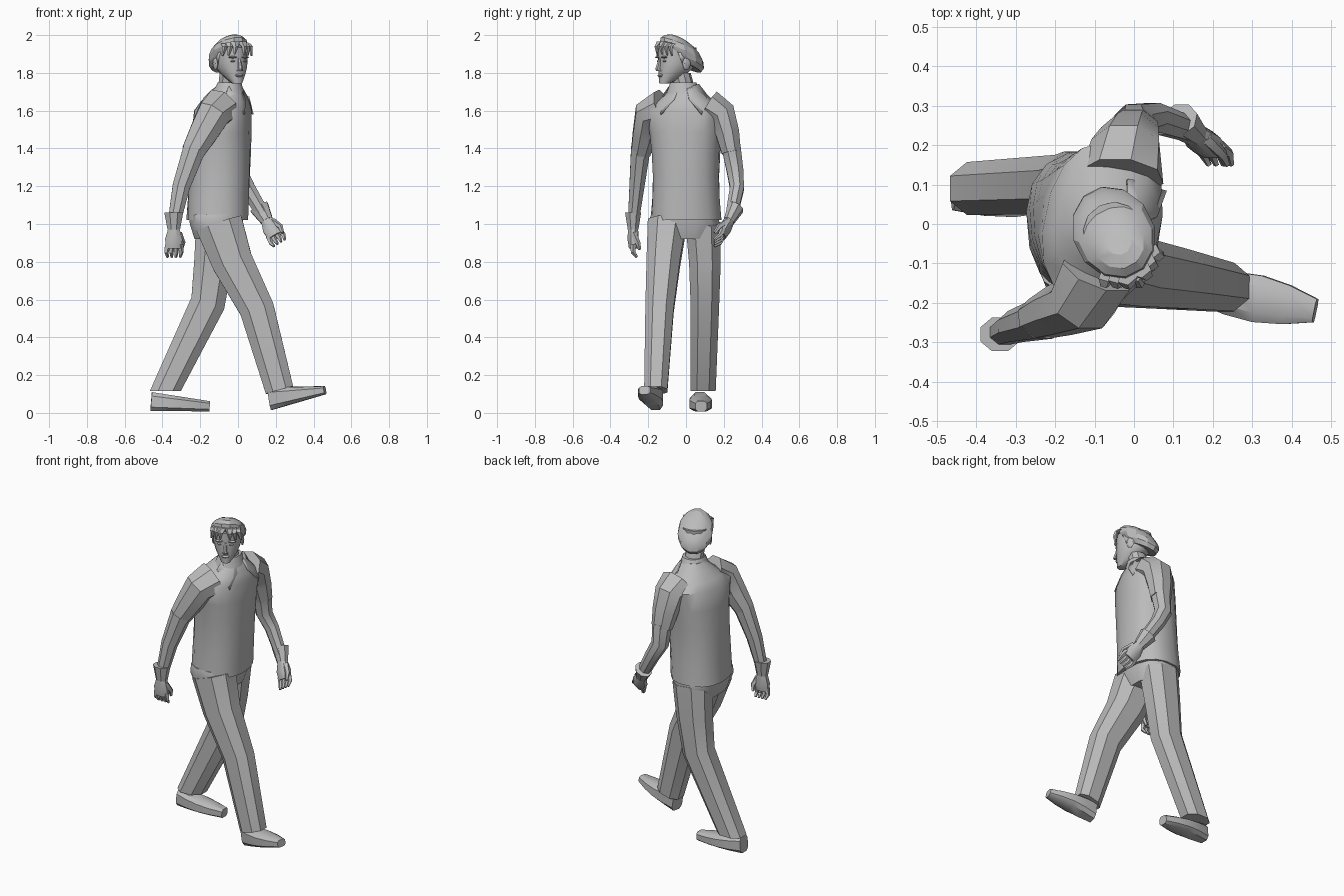
import bpy, bmesh, math
from math import sin, cos, pi, radians
from mathutils import Vector, Matrix

if "Cube" in bpy.data.objects:
    bpy.data.objects.remove(bpy.data.objects["Cube"], do_unlink=True)

GREY = (.5, .5, .5, 1)
grey = bpy.data.materials.new("plain_grey")
grey.use_nodes = True
grey.diffuse_color = GREY
grey.node_tree.nodes["Principled BSDF"].inputs["Base Color"].default_value = GREY

UP = Vector((0, 0, 1))
SIDES = (("left", 1), ("right", -1))
# Local frames: the face looks along -y, the chest along +x
HEAD = Matrix.Translation((-.045, -.035, 0)) @ Matrix.Rotation(radians(27), 4, 'Z')
CHEST = Matrix.Translation((-.06, 0, 0)) @ Matrix.Rotation(radians(-12), 4, 'Z')


def finish(name, bm, place=None, angle=35):
    bmesh.ops.recalc_face_normals(bm, faces=bm.faces)
    mesh = bpy.data.meshes.new(name)
    bm.to_mesh(mesh)
    bm.free()
    mesh.materials.append(grey)
    obj = bpy.data.objects.new(name, mesh)
    bpy.context.scene.collection.objects.link(obj)
    if place:
        obj.matrix_world = place
    bpy.ops.object.select_all(action='DESELECT')
    obj.select_set(True)
    bpy.context.view_layer.objects.active = obj
    bpy.ops.object.shade_smooth_by_angle(angle=radians(angle))
    return obj


def loft(name, path, sizes, sides=8, power=1, axis=None, start=None, end=None,
         turns=None, place=None, angle=35):
    """Skin rings of half sizes (a, b) along a path, square to it or to a fixed axis."""
    bm = bmesh.new()
    path = [Vector(p) for p in path]
    last = len(path) - 1
    rings = []
    for i, (point, size) in enumerate(zip(path, sizes)):
        tangent = path[min(i + 1, last)] - path[max(i - 1, 0)]
        if i == 0 and start:
            tangent = start
        if i == last and end:
            tangent = end
        tangent = Vector(axis or tangent).normalized()
        across = Vector((0, 1, 0))
        across = (across - tangent * across.dot(tangent)).normalized()
        frame = across.cross(tangent), across
        turn = Matrix.Rotation(radians(turns[i] if turns else 0), 3, 'Z')
        ring = []
        for k in range(sides):
            theta = 2 * pi * (k + .5) / sides
            offset = Vector()
            for direction, half, wave in zip(frame, size, (cos(theta), sin(theta))):
                reach = abs(wave / cos(pi / sides)) ** power
                offset += direction * half * math.copysign(reach, wave)
            ring.append(bm.verts.new(point + turn @ offset))
        rings.append(ring)
    for lower, upper in zip(rings, rings[1:]):
        for k in range(sides):
            n = (k + 1) % sides
            bm.faces.new((lower[k], lower[n], upper[n], upper[k]))
    bm.faces.new(rings[0])
    bm.faces.new(rings[-1])
    return finish(name, bm, place, angle)


def taper(name, path, first, last, flat=1, **options):
    """Loft whose size changes evenly from the first ring to the last."""
    steps = len(path) - 1
    widths = [first + (last - first) * i / steps for i in range(steps + 1)]
    return loft(name, path, [(w, w * flat) for w in widths], **options)


def blob(name, centre, scale, place):
    """Small rounded lump."""
    bm = bmesh.new()
    shape = Matrix.Translation(centre) @ Matrix.Diagonal((*scale, 1))
    bmesh.ops.create_uvsphere(bm, u_segments=8, v_segments=6, radius=1, matrix=shape)
    return finish(name, bm, place)


def plate(name, points, place):
    """Thin flat piece."""
    bm = bmesh.new()
    bm.faces.new([bm.verts.new(p) for p in points])
    thickness = finish(name, bm, place).modifiers.new("thickness", 'SOLIDIFY')
    thickness.thickness = .008
    thickness.offset = 0


# Shirt: even trunk twisting against the hips, then sloping shoulders
path, sizes, turns = [], [], []
for i in range(6):
    t = i / 5
    path.append((-.11 + .03 * t, 0, 1.02 + .58 * t))
    sizes.append((.16 - .015 * t ** 3, .185 - .02 * sin(pi * t) + .02 * t))
    turns.append(5 - 17 * t)
for i in range(1, 4):
    t = i / 3
    path.append((-.08 + .03 * t, 0, 1.6 + .13 * t))
    sizes.append((.145 - .08 * t ** 1.3, .2 - .14 * t))
    turns.append(-12)
loft("shirt_body", path, sizes, sides=16, power=.85, axis=UP, turns=turns)

# Collar and neck
taper("collar_band", [(-.05, -.01, 1.69), (-.045, -.015, 1.75)], .085, .062, flat=1.1, sides=12, axis=UP)
taper("neck", [(-.055, 0, 1.68), (-.045, -.03, 1.8)], .055, .052, sides=10, axis=UP)
for side, s in SIDES:
    plate(f"{side}_collar_flap", [(.08, s * .02, 1.72), (.03, s * .075, 1.74), (.02, s * .12, 1.68),
                                  (.12, s * .11, 1.58), (.11, s * .04, 1.66)], CHEST)

# Trousers
loft("trouser_hips", [(-.115, -.01, z) for z in (1.05, 1, .92)],
     [(.145, .175), (.14, .19), (.115, .16)], sides=12, power=.8, axis=UP)
taper("right_trouser_leg", [(-.1, -.1, 1), (-.03, -.12, .8), (.1, -.14, .55), (.22, -.16, .12)],
      .125, .075, flat=.82, power=.85)
taper("left_trouser_leg", [(-.11, .09, 1), (-.13, .1, .8), (-.16, .1, .58), (-.385, .09, .115)],
      .112, .082, flat=.82, power=.85, end=-UP)


def shoe(side, heel, toe, heel_height, toe_height):
    heel, toe = Vector(heel), Vector(toe)
    steps = [i / 4 for i in range(5)]
    loft(f"{side}_shoe", [heel.lerp(toe, t) for t in steps],
         [(heel_height + (toe_height - heel_height) * t, .04 - .01 * t + .025 * sin(pi * t)) for t in steps],
         power=.6, axis=toe - heel)


shoe("right", (.17, -.16, .075), (.46, -.22, .12), .06, .022)
shoe("left", (-.46, .075, .06), (-.15, .08, .035), .05, .027)


def hand(side, wrist, along, across, curl):
    """Flared cuff, palm, four curled fingers and a thumb."""
    wrist = Vector(wrist)
    along, across, curl = (Vector(d).normalized() for d in (along, across, curl))

    def at(length, shift=0, bend=0):
        return wrist + along * length + across * shift + curl * bend

    taper(f"{side}_cuff", [at(-.06), at(.03)], .05, .033, flat=.85)
    loft(f"{side}_palm", [at(.02), at(.08), at(.13)], [(.028, .026), (.046, .03), (.04, .022)])
    for i in range(4):
        shift = .022 * (i - 1.5)
        taper(f"{side}_finger_{i + 1}", [at(.11, shift), at(.15, shift * 1.2), at(.175, shift, .02)],
              .014, .006, sides=5)
    taper(f"{side}_thumb", [at(.05, .025), at(.1, .048, .025), at(.135, .04, .035)], .016, .007, sides=5)


# Arms
taper("right_sleeve", [(-.09, -.12, 1.62), (-.13, -.2, 1.58), (-.19, -.22, 1.47), (-.24, -.24, 1.38)],
      .1, .06, flat=.85)
taper("right_forearm", [(-.23, -.24, 1.4), (-.3, -.26, 1.2), (-.34, -.28, 1)], .06, .033, flat=.85)
hand("right", (-.34, -.28, 1), along=-UP, across=(1, 0, 0), curl=(0, 1, 0))
taper("left_sleeve", [(-.03, .12, 1.62), (-.02, .19, 1.58), (-.01, .22, 1.48), (0, .24, 1.38)],
      .1, .06, flat=.85)
taper("left_forearm", [(0, .24, 1.4), (0, .26, 1.28), (.05, .27, 1.19), (.14, .24, 1.04)],
      .056, .034, flat=.9)
hand("left", (.14, .24, 1.04), along=(.45, -.4, -.8), across=(.8, 0, .5), curl=(0, -1, 0))

# Head: narrow jaw swelling into the skull, with a steady face line
path, sizes = [], []
for i in range(8):
    t = i / 7
    swell = sin(min(t * 1.6, 1) * pi / 2)
    front, back = -.115, -.06 + .15 * swell
    path.append((0, (front + back) / 2, 1.745 + .19 * t))
    sizes.append((.026 + .054 * swell, (back - front) / 2))
loft("head", path, sizes, sides=14, power=.9, axis=UP, place=HEAD, angle=45)
taper("nose", [(0, -.115, 1.875), (0, -.13, 1.82), (0, -.12, 1.81)], .007, .016, sides=6, axis=UP, place=HEAD)
blob("lips", (0, -.113, 1.787), (.024, .012, .009), HEAD)
for side, s in SIDES:
    blob(f"{side}_brow", (s * .035, -.108, 1.883), (.026, .012, .006), HEAD)
    blob(f"{side}_eye", (s * .034, -.106, 1.862), (.015, .008, .006), HEAD)
    blob(f"{side}_ear", (s * .084, 0, 1.85), (.01, .024, .036), HEAD)
    plate(f"{side}_sideburn", [(s * .08, -.05, 1.91), (s * .085, 0, 1.9), (s * .08, -.02, 1.84)], HEAD)

# Hair: tilted dome, combed-back locks and a parted fringe
lift = [radians(a) for a in range(-40, 71, 22)]
loft("hair_cap", [(0, .015 - .02 * sin(a), 1.9 + .09 * sin(a)) for a in lift],
     [(.1 * cos(a), .128 * cos(a)) for a in lift], sides=12, axis=(0, .4, .9), place=HEAD, angle=25)
for i in range(-2, 3):
    x = i * .034
    top = 1.98 - .012 * abs(i)
    taper(f"hair_lock_{i + 3}", [(x, -.12, top - .035), (x, -.08, top), (x, 0, top), (x, .06, top - .03)],
          .014, .01, flat=1.4, sides=6, axis=(0, 1, 0), place=HEAD)
for side, s in SIDES:
    for i in range(1, 4):
        x = .025 * i
        y = -.132 + .6 * x
        taper(f"{side}_fringe_{i}", [(s * x * .8, y + .015, 1.97 - x * .2), (s * x, y - .005, 1.94),
                                     (s * x * 1.15, y, 1.9 - x * .15)],
              .022, .004, flat=.7, sides=5, axis=UP, place=HEAD)
